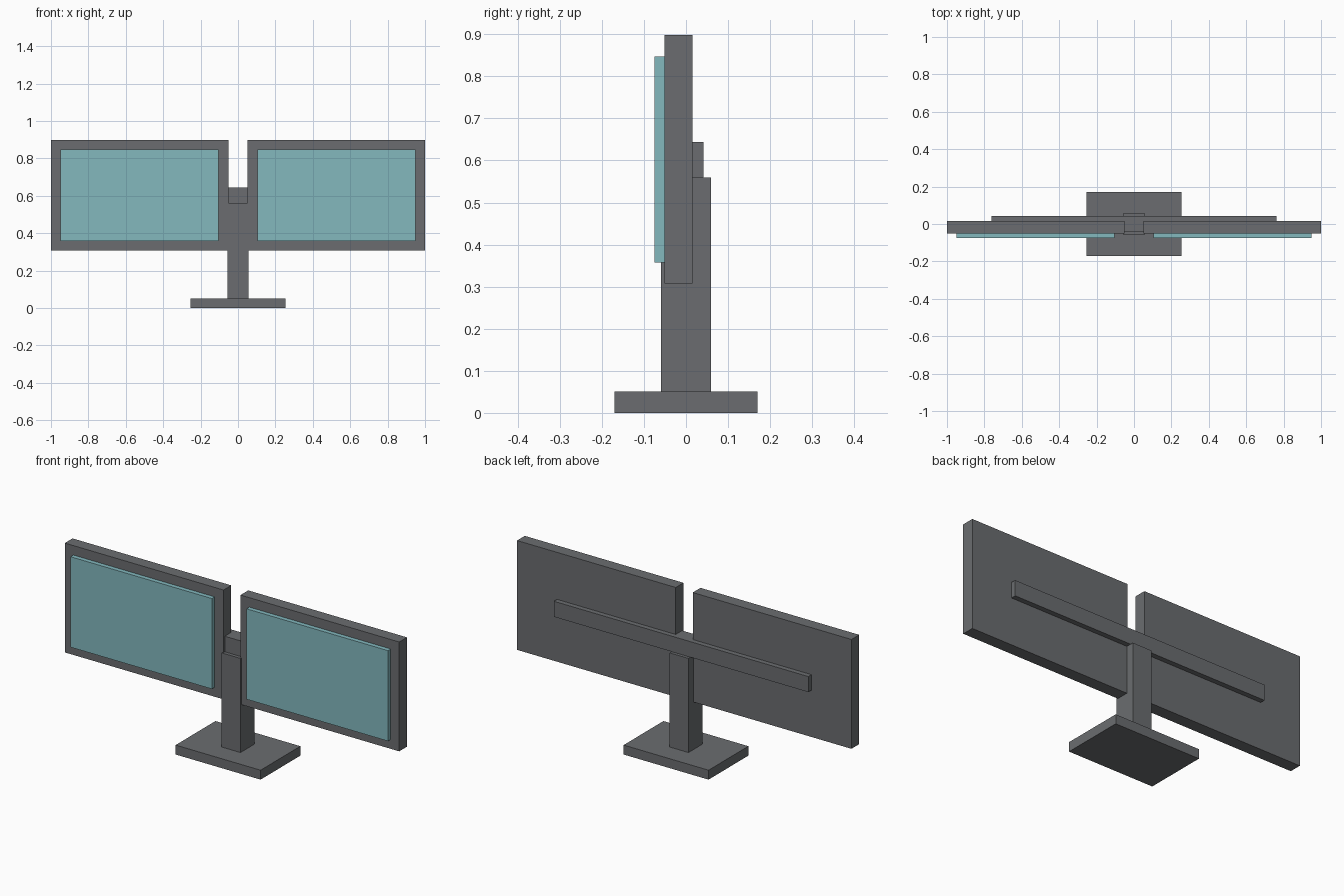
import bpy

default = bpy.data.objects.get("Cube")
if default:
    bpy.data.objects.remove(default, do_unlink=True)


def make_material(name, rgb):
    mat = bpy.data.materials.new(name)
    mat.use_nodes = True
    color = (*rgb, 1.0)
    mat.diffuse_color = color
    mat.node_tree.nodes["Principled BSDF"].inputs["Base Color"].default_value = color
    return mat


def box(name, x, y, z, mat):
    """Flat-faced box spanning the given (min, max) range on each axis."""
    spans = (x, y, z)
    bpy.ops.mesh.primitive_cube_add(size=1, location=[(a + b) / 2 for a, b in spans])
    obj = bpy.context.object
    obj.name = name
    obj.scale = [b - a for a, b in spans]
    bpy.ops.object.transform_apply(location=False, rotation=False, scale=True)
    obj.data.materials.append(mat)
    return obj


gray = make_material("dark gray", (0.145, 0.152, 0.16))
teal = make_material("pale teal", (0.227, 0.479, 0.515))

# Stand: base plate, post, and the crossbar resting on the post
box("base", (-0.254, 0.254), (-0.17, 0.17), (0, 0.051), gray)
box("post", (-0.056, 0.056), (-0.059, 0.059), (0.051, 0.56), gray)
box("crossbar", (-0.761, 0.761), (-0.04, 0.042), (0.56, 0.644), gray)

# Two monitors, each a casing with a raised screen
for side, s in (("left", 1), ("right", -1)):
    box(side + "_casing", sorted((s * 0.051, s)), (-0.051, 0.015), (0.307, 0.898), gray)
    box(side + "_screen", sorted((s * 0.104, s * 0.949)), (-0.075, -0.051), (0.358, 0.847), teal)
